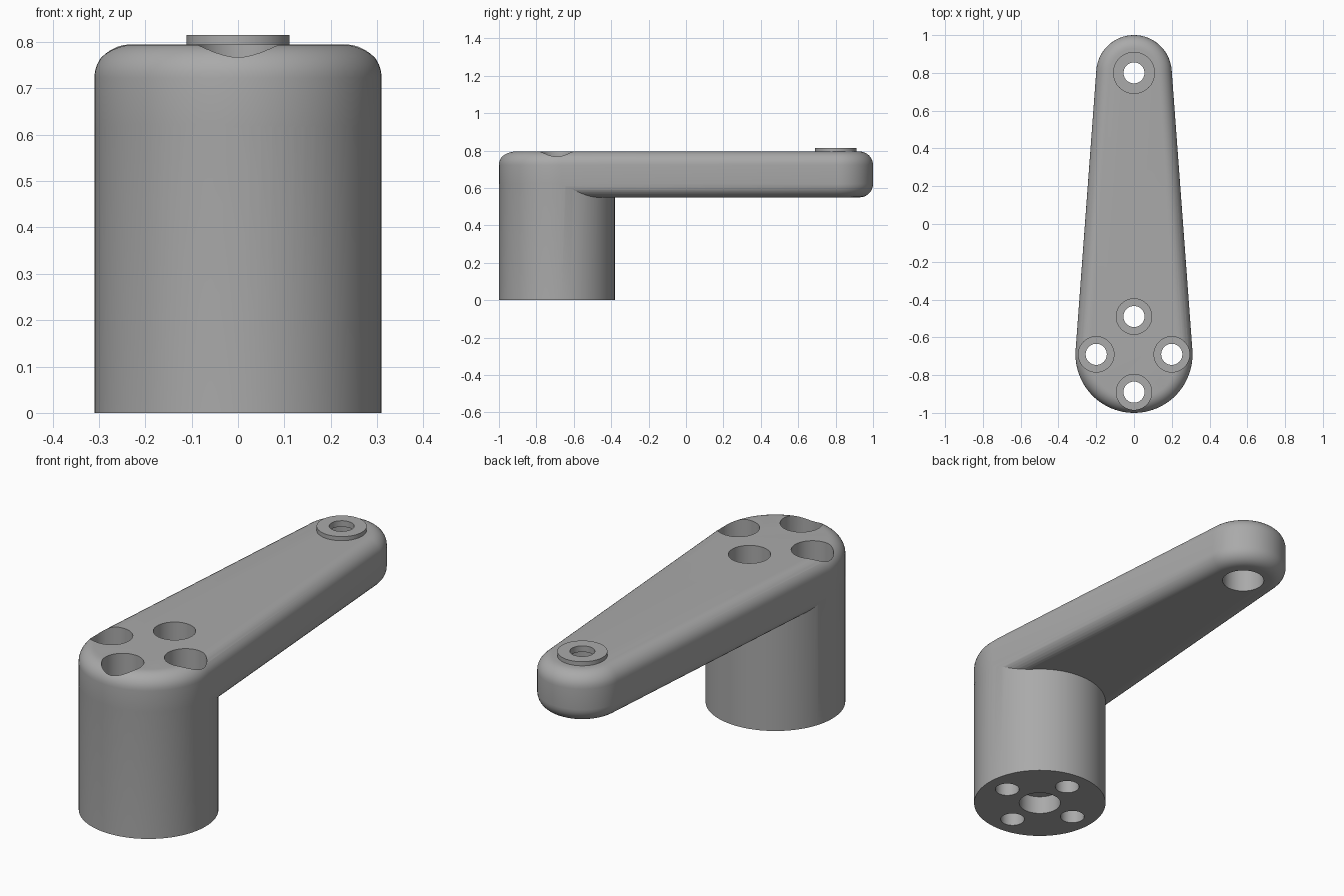
import bpy, bmesh
from math import sin, cos, pi, asin, radians

if "Cube" in bpy.data.objects:
    bpy.data.objects.remove(bpy.data.objects["Cube"])

HUB_Y, HUB_R = -0.69, 0.31
TIP_Y, TIP_R = 0.80, 0.20
ARM_BOTTOM, ARM_TOP = 0.55, 0.795

metal = bpy.data.materials.new("grey metal")
metal.use_nodes = True
grey = (0.4, 0.4, 0.4, 1)
metal.diffuse_color = grey
metal.node_tree.nodes["Principled BSDF"].inputs["Base Color"].default_value = grey


def prism(name, outline, z0, z1):
    """Extrude a closed xy outline from z0 to z1."""
    bm = bmesh.new()
    base = bm.faces.new([bm.verts.new((x, y, z0)) for x, y in outline])
    ext = bmesh.ops.extrude_face_region(bm, geom=[base])
    top = [v for v in ext["geom"] if isinstance(v, bmesh.types.BMVert)]
    bmesh.ops.translate(bm, verts=top, vec=(0, 0, z1 - z0))
    bmesh.ops.recalc_face_normals(bm, faces=bm.faces)
    mesh = bpy.data.meshes.new(name)
    bm.to_mesh(mesh)
    bm.free()
    mesh.materials.append(metal)
    obj = bpy.data.objects.new(name, mesh)
    bpy.context.collection.objects.link(obj)
    return obj


def arc(y, r, a0, a1, n):
    angles = [a0 + (a1 - a0) * i / n for i in range(n + 1)]
    return [(r * cos(a), y + r * sin(a)) for a in angles]


def cylinder(name, x, y, r, z0, z1, n=64):
    ring = arc(y, r, 0, 2 * pi, n)[:-1]
    return prism(name, [(x + px, py) for px, py in ring], z0, z1)


def apply(obj, mod):
    bpy.context.view_layer.objects.active = obj
    bpy.ops.object.modifier_apply(modifier=mod.name)


def combine(obj, other, operation):
    mod = obj.modifiers.new(operation.title(), "BOOLEAN")
    mod.operation, mod.solver, mod.object = operation, "EXACT", other
    apply(obj, mod)
    bpy.data.objects.remove(other)


def smooth(obj):
    bpy.ops.object.select_all(action="DESELECT")
    obj.select_set(True)
    bpy.context.view_layer.objects.active = obj
    bpy.ops.object.shade_smooth_by_angle(angle=radians(30))


# Tapered arm: two end arcs joined by tangent sides, edges rounded
tilt = asin((HUB_R - TIP_R) / (TIP_Y - HUB_Y))
outline = arc(TIP_Y, TIP_R, tilt, pi - tilt, 32)
outline += arc(HUB_Y, HUB_R, pi - tilt, 2 * pi + tilt, 40)
arm = prism("crank_arm", outline, ARM_BOTTOM, ARM_TOP)
rounding = arm.modifiers.new("Rounding", "BEVEL")
rounding.width, rounding.segments = 0.072, 8
rounding.limit_method, rounding.angle_limit = "ANGLE", radians(50)
apply(arm, rounding)

# Column under the wide end
combine(arm, cylinder("column", 0, HUB_Y, HUB_R - 0.0006, 0, 0.7, 80), "UNION")

# Four counterbored bolt holes around the column axis
for i in range(4):
    x, y = 0.2 * cos(i * pi / 2), HUB_Y + 0.2 * sin(i * pi / 2)
    combine(arm, cylinder("bolt_hole", x, y, 0.056, -0.1, 1, 40), "DIFFERENCE")
    combine(arm, cylinder("bolt_recess", x, y, 0.094, 0.4, 1, 48), "DIFFERENCE")

# Shallow socket under the column and the bore at the narrow end
combine(arm, cylinder("shaft_socket", 0, HUB_Y, 0.097, -0.1, 0.09), "DIFFERENCE")
combine(arm, cylinder("pin_bore", 0, TIP_Y, 0.097, 0.4, 0.785), "DIFFERENCE")
combine(arm, cylinder("pin_hole", 0, TIP_Y, 0.056, 0.4, 1, 40), "DIFFERENCE")
smooth(arm)

# Raised washer around the pin hole
washer = cylinder("pin_washer", 0, TIP_Y, 0.111, 0.787, 0.815)
combine(washer, cylinder("washer_hole", 0, TIP_Y, 0.0555, 0.5, 1, 40), "DIFFERENCE")
smooth(washer)
